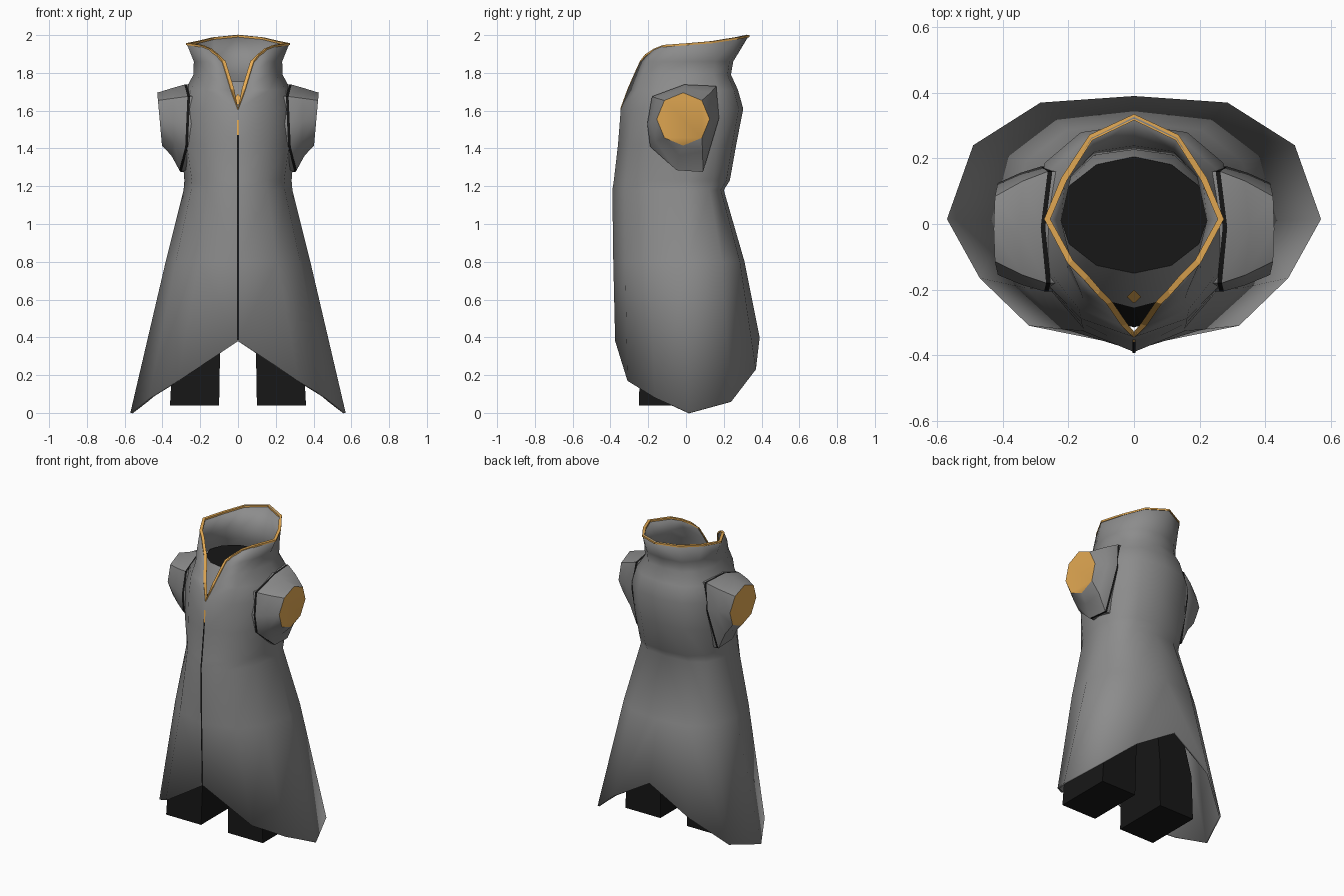
import bpy, math
from mathutils import Vector

if "Cube" in bpy.data.objects:
    bpy.data.objects.remove(bpy.data.objects["Cube"])


def mat(name, rgb):
    m = bpy.data.materials.new(name)
    m.diffuse_color = (*rgb, 1)
    m.use_nodes = True
    m.node_tree.nodes["Principled BSDF"].inputs["Base Color"].default_value = m.diffuse_color
    return m


GREY = mat("grey_cloth", (0.262, 0.262, 0.262))
DARK = mat("dark_cloth", (0.0085, 0.0085, 0.0085))
GOLD = mat("gold_trim", (0.80, 0.415, 0.09))


def make(name, verts, faces, mats, angle=None):
    me = bpy.data.meshes.new(name)
    me.from_pydata([tuple(v) for v in verts], [], faces)
    ob = bpy.data.objects.new(name, me)
    bpy.context.collection.objects.link(ob)
    for m in mats:
        me.materials.append(m)
    bpy.ops.object.select_all(action='DESELECT')
    ob.select_set(True)
    bpy.context.view_layer.objects.active = ob
    if angle:
        bpy.ops.object.shade_smooth_by_angle(angle=math.radians(angle))
    return ob


def loft(rows, closed):
    """Quads between rows that have equal point counts."""
    n = len(rows[0])
    verts = [p for r in rows for p in r]
    faces = []
    for i in range(len(rows) - 1):
        for j in range(n if closed else n - 1):
            k = (j + 1) % n
            faces.append((i * n + j, i * n + k, (i + 1) * n + k, (i + 1) * n + j))
    return verts, faces


def mirror(ob, merge=True):
    m = ob.modifiers.new("mirror", 'MIRROR')
    m.use_mirror_merge = merge
    m.merge_threshold = 0.0005


# Coat: half cross-sections from front centre round to back centre
hem = [(0, -.375, .38), (.32, -.31, .17), (.47, -.165, .08), (.57, .015, 0),
       (.49, .24, .06), (.285, .37, .23), (0, .39, .40)]
collar = [(.11, -.215, 1.895), (.15, -.17, 1.925), (.2, -.12, 1.945), (.272, .015, 1.955),
          (.22, .14, 1.965), (.135, .27, 1.985), (0, .333, 1.997)]


def section(z, front, side, back, gap=0.0, full=.86):
    mid = .01
    return [(gap, front, z),
            (gap + (side - gap) * .54, mid + (front - mid) * .84, z),
            (side * full, mid + (front - mid) * .52, z),
            (side, mid, z),
            (side * full, mid + (back - mid) * .60, z),
            (side * .54, mid + (back - mid) * .92, z),
            (0, back, z)]


rows = [hem,
        section(.80, -.385, .383, .31),
        section(1.18, -.39, .288, .20),
        section(1.23, -.382, .284, .232),
        section(1.42, -.36, .298, .266, 0, .91),
        section(1.61, -.345, .30, .303, 0, .91),
        section(1.71, -.31, .28, .275, .036, .89),
        section(1.79, -.275, .236, .238, .060),
        section(1.86, -.243, .234, .25, .082),
        collar]
coat = make("coat", *loft(rows, False), [GREY], 60)
mirror(coat)
sol = coat.modifiers.new("cloth", 'SOLIDIFY')
sol.thickness = .012
sol.offset = -1

# Gold trim: a narrow band capping the neckline and collar edge
half = [rows[i][0] for i in range(5, 9)] + collar
trim = []
for i, (x, y, z) in enumerate(half):
    if i == 0:
        d = Vector((0, 1, 0))
    elif i < 4:
        d = Vector((-1, .35, 0)).normalized()
    else:
        d = Vector((-x, .01 - y, 0)).normalized()
    if i == len(half) - 1:
        d = Vector((0, -1, 0))
    p = Vector((x, y, z))
    trim.append([p - d * .002 - Vector((0, 0, .008)), p - d * .002 + Vector((0, 0, .003)),
                 p + d * .017 + Vector((0, 0, .003)), p + d * .017 - Vector((0, 0, .008))])
mirror(make("collar_trim", *loft(trim, True), [GOLD]))


# Front closing line with a small gold clasp above it
def ribbon(name, pts, width, material):
    r = [[(-width, y - .003, z), (width, y - .003, z)] for y, z in pts]
    make(name, *loft(r, False), [material])


ribbon("front_slit", [(-.375, .385), (-.385, .80), (-.39, 1.18), (-.382, 1.23),
                      (-.36, 1.42), (-.356, 1.47)], .005, DARK)
ribbon("front_clasp", [(-.356, 1.47), (-.349, 1.55)], .005, GOLD)

# Sleeve stubs: thin dark armhole edge, grey sleeve, gold end
seam_yz = [(-.01, 1.738), (.16, 1.73), (.175, 1.56), (.09, 1.275),
           (-.05, 1.285), (-.19, 1.41), (-.205, 1.53), (-.18, 1.675)]
inner, edge, seam, middle, end = [], [], [], [], []
for i, (y, z) in enumerate(seam_yz):
    x = .312 - .9 * y * y - .2 * max(0, z - 1.6)
    a = math.radians(90 - 45 * i)
    ez = 1.555 + .14 * math.sin(a)
    s = Vector((x, y, z))
    e = Vector((.415 + .09 * (ez - 1.555), -.015 + .14 * math.cos(a), ez))
    seam.append(s)
    edge.append(s - Vector((.014, 0, 0)))
    inner.append(s - Vector((.055, 0, 0)))
    end.append(e)
    middle.append(Vector((s.x + (e.x - s.x) * .47, s.y + (e.y - s.y) * .38,
                          s.z + (e.z - s.z) * (.6 if z < 1.45 else .45))))
v, f = loft([inner, edge, seam, middle, end], True)
f.append(tuple(range(32, 40)))
sleeve = make("sleeves", v, f, [GREY, DARK, GOLD], 45)
for p in sleeve.data.polygons:
    p.material_index = 1 if 8 <= p.index < 16 else 2 if p.index == 32 else 0
mirror(sleeve, False)


# Inner vest with dark lower band and dark opening on top
def oval(z, rx, front, back, n=12):
    c, r = (front + back) / 2, (back - front) / 2
    return [(rx * math.sin(2 * math.pi * i / n), c - r * math.cos(2 * math.pi * i / n), z)
            for i in range(n)]


v, f = loft([oval(1.45, .25, -.315, .22), oval(1.60, .255, -.255, .24),
             oval(1.755, .228, -.15, .205)], True)
f.append(tuple(range(24, 36)))
vest = make("vest", v, f, [GREY, DARK], 40)
for p in vest.data.polygons:
    p.material_index = 0 if 12 <= p.index < 24 else 1

# Small gold button at the base of the neckline
make("neck_button", [(0, -.242, 1.63), (.022, -.222, 1.66), (0, -.201, 1.69), (-.022, -.222, 1.66)],
     [(0, 1, 2, 3)], [GOLD])


# Dark trouser legs, joined under the coat
def box_ring(z, x0, x1, y0, y1):
    return [(x0, y0, z), (x1, y0, z), (x1, y1, z), (x0, y1, z)]


v, f = loft([box_ring(.04, .10, .36, -.25, .13), box_ring(.33, .095, .345, -.24, .135),
             box_ring(.6, .07, .27, -.20, .135), box_ring(1.15, 0, .17, -.17, .13)], True)
f += [(3, 2, 1, 0), (12, 13, 14, 15)]
legs = make("trouser_legs", v, f, [DARK])
mirror(legs, False)
